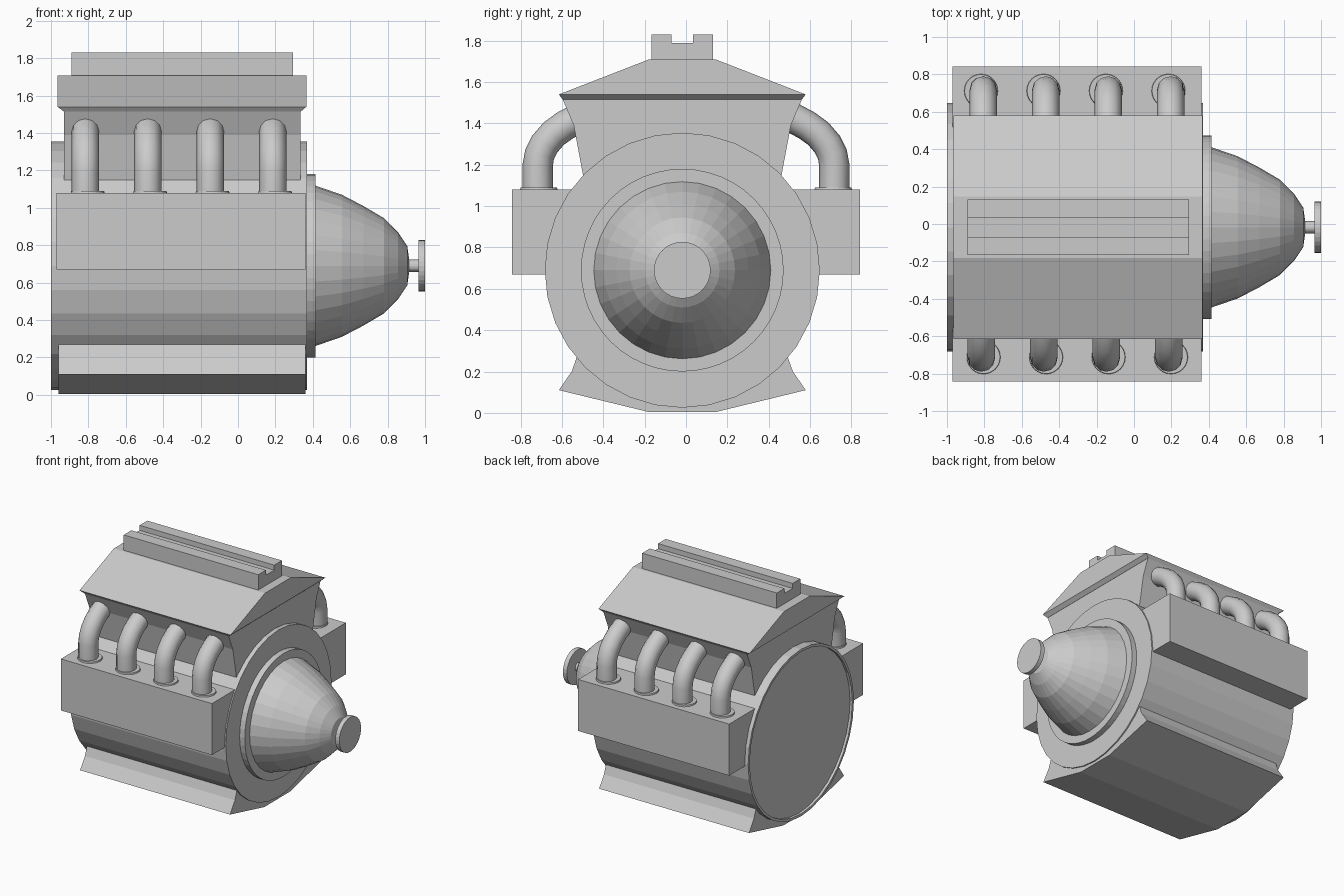
import bpy, bmesh, math
from mathutils import Matrix

cube = bpy.data.objects.get("Cube")
if cube:
    bpy.data.objects.remove(cube, do_unlink=True)

AXIS_Y, AXIS_Z = -0.018, 0.69     # centre line of the drum and nose


def finish(name, bm):
    bmesh.ops.recalc_face_normals(bm, faces=bm.faces)
    mesh = bpy.data.meshes.new(name)
    bm.to_mesh(mesh)
    bm.free()
    obj = bpy.data.objects.new(name, mesh)
    bpy.context.collection.objects.link(obj)
    return obj


def prism(name, profile, x0, x1):
    """Extrude a (y, z) profile along x."""
    bm = bmesh.new()
    face = bm.faces.new([bm.verts.new((x0, y, z)) for y, z in profile])
    ext = bmesh.ops.extrude_face_region(bm, geom=[face])["geom"]
    verts = [v for v in ext if isinstance(v, bmesh.types.BMVert)]
    bmesh.ops.translate(bm, verts=verts, vec=(x1 - x0, 0, 0))
    return finish(name, bm)


def turned(name, profile, segments=32):
    """Revolve (x, radius) points about the drum axis and cap the ends."""
    bm = bmesh.new()
    rings = []
    for x, r in profile:
        angles = [2 * math.pi * i / segments for i in range(segments)]
        rings.append([bm.verts.new((x, AXIS_Y + r * math.cos(a), AXIS_Z + r * math.sin(a)))
                      for a in angles])
    for a, b in zip(rings, rings[1:]):
        for i in range(segments):
            j = (i + 1) % segments
            bm.faces.new((a[i], a[j], b[j], b[i]))
    bm.faces.new(rings[0])
    bm.faces.new(rings[-1])
    return finish(name, bm)


def mirrored(half):
    """Complete a half profile given as (distance from axis, z)."""
    return [(AXIS_Y + d, z) for d, z in half] + [(AXIS_Y - d, z) for d, z in reversed(half)]


# Drum with a shallow recess in its rear end, flange, nose and shaft
turned("drum", [(-0.98, 0.645), (-1.0, 0.645), (-1.0, 0.665), (0.37, 0.665)])
turned("nose_flange", [(0.36, 0.49), (0.415, 0.49)], 48)
turned("nose_cone", [(0.41, 0.43), (0.555, 0.38), (0.67, 0.32), (0.78, 0.255),
                     (0.855, 0.18), (0.905, 0.105), (0.915, 0.035)])
turned("shaft", [(0.9, 0.033), (0.97, 0.033)], 24)
turned("shaft_disc", [(0.965, 0.137), (1.0, 0.137)])

# Lower pan with flared lips
prism("lower_pan", mirrored([(0.51, 0.27), (0.535, 0.2), (0.597, 0.11), (0.165, 0.005)]),
      -0.96, 0.36)

# Upper housing with flared sides
prism("upper_housing", mirrored([(0.48, 1.15), (0.525, 1.39), (0.578, 1.515), (0.165, 1.68)]),
      -0.93, 0.335)

# Overhanging roof, tapering in to the housing below it
bm = bmesh.new()
for half, x0, x1 in (([(0.597, 1.54), (0.165, 1.708)], -0.965, 0.365),
                     ([(0.578, 1.515), (0.165, 1.68)], -0.931, 0.336)):
    for y, z in mirrored(half):
        for x in (x0, x1):
            bm.verts.new((x, y, z))
bmesh.ops.convex_hull(bm, input=bm.verts)
bmesh.ops.dissolve_limit(bm, angle_limit=0.01, verts=bm.verts, edges=bm.edges)
finish("roof", bm)

# Grooved rail on the ridge
prism("ridge_rail", mirrored([(0.148, 1.7), (0.148, 1.83), (0.052, 1.83), (0.052, 1.79)]),
      -0.89, 0.295)

# Side boxes, bent pipes and their collars
PIPE_PATH = [(0.717, 1.07), (0.717, 1.2), (0.708, 1.25), (0.683, 1.3),
             (0.64, 1.35), (0.585, 1.39), (0.52, 1.425), (0.45, 1.46)]
for side, label in ((-1, "front"), (1, "back")):
    prism(label + "_box", [(side * y, z) for y, z in
                           ((0.4, 0.67), (0.842, 0.67), (0.842, 1.08), (0.4, 1.08))],
          -0.97, 0.36)
    for k in range(4):
        x = -0.31 + (k - 1.5) * 0.334 + side * 0.005
        curve = bpy.data.curves.new(f"{label}_pipe_{k + 1}", "CURVE")
        curve.dimensions = "3D"
        curve.bevel_depth = 0.073
        curve.bevel_resolution = 4
        curve.use_fill_caps = True
        spline = curve.splines.new("POLY")
        spline.points.add(len(PIPE_PATH) - 1)
        for point, (y, z) in zip(spline.points, PIPE_PATH):
            point.co = (x, side * y, z, 1)
        spline.use_smooth = True
        pipe = bpy.data.objects.new(curve.name, curve)
        bpy.context.collection.objects.link(pipe)

        bm = bmesh.new()
        bmesh.ops.create_cone(bm, cap_ends=True, segments=24, radius1=0.092, radius2=0.088,
                              depth=0.02,
                              matrix=Matrix.Translation((x - side * 0.012, side * 0.712, 1.081)))
        finish(f"{label}_collar_{k + 1}", bm)
